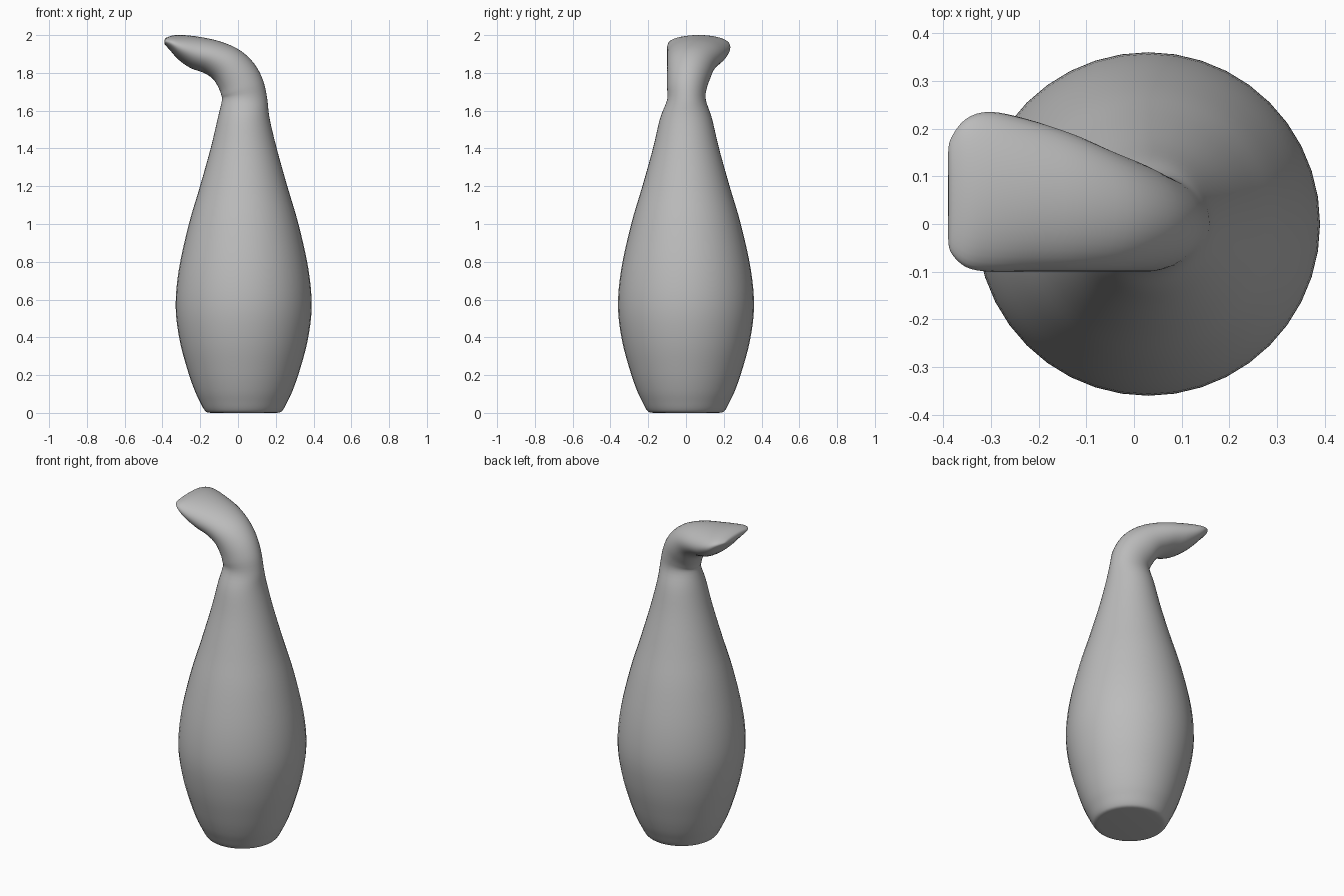
import bpy, bmesh, math

cube = bpy.data.objects.get("Cube")
if cube:
    bpy.data.objects.remove(cube, do_unlink=True)

SIDES, STEPS = 40, 4
AXIS = 0.03

# Round body: height and radius
body = [(0, .17), (.004, .195), (.02, .211), (.06, .232), (.12, .26),
        (.22, .295), (.38, .338), (.56, .36), (.76, .343), (1.0, .29),
        (1.2, .231), (1.4, .175), (1.56, .137)]

# Bent spout: outer x, z, inner x, z, then y range of each section
spout = [(.155, 1.66, -.085, 1.655, -.10, .105),
         (.133, 1.76, -.088, 1.68, -.10, .11),
         (.085, 1.85, -.10, 1.715, -.10, .13),
         (.01, 1.92, -.13, 1.765, -.10, .155),
         (-.09, 1.965, -.18, 1.80, -.10, .19),
         (-.20, 1.99, -.25, 1.825, -.10, .22),
         (-.29, 2.0, -.315, 1.87, -.10, .235),
         (-.345, 1.998, -.36, 1.92, -.09, .22),
         (-.38, 1.986, -.387, 1.95, -.06, .18),
         (-.389, 1.975, -.39, 1.96, -.03, .15)]

sections = [(AXIS + r, z, AXIS - r, z, -r, r) for z, r in body] + spout


def blend(a, b, c, d, t):
    """Smooth curve through b and c."""
    return b + .5 * t * (c - a + t * (2*a - 5*b + 4*c - d + t * (3*(b - c) + d - a)))


def refine(rows):
    out = []
    last = len(rows) - 1
    for i in range(last):
        four = [rows[max(0, min(last, i + k))] for k in (-1, 0, 1, 2)]
        for s in range(STEPS):
            out.append([blend(*v, s / STEPS) for v in zip(*four)])
    return out + [rows[-1]]


def add_ring(bm, row):
    ox, oz, ix, iz, y0, y1 = row
    ring = []
    for k in range(SIDES):
        a = 2 * math.pi * k / SIDES
        c, s = math.cos(a) / 2, math.sin(a) / 2
        ring.append(bm.verts.new(((ox + ix) / 2 + c * (ox - ix),
                                  (y0 + y1) / 2 + s * (y1 - y0),
                                  (oz + iz) / 2 + c * (oz - iz))))
    return ring


# Loft the body and spout as one skin
bm = bmesh.new()
rings = [add_ring(bm, row) for row in refine(sections)]
for low, high in zip(rings, rings[1:]):
    for k in range(SIDES):
        n = (k + 1) % SIDES
        bm.faces.new((low[k], low[n], high[n], high[k]))
bm.faces.new(rings[0][::-1])
bm.faces.new(rings[-1])
bmesh.ops.recalc_face_normals(bm, faces=bm.faces)
mesh = bpy.data.meshes.new("bent_neck_vessel")
bm.to_mesh(mesh)
bm.free()

vessel = bpy.data.objects.new("bent_neck_vessel", mesh)
bpy.context.collection.objects.link(vessel)

# Plain grey
grey = bpy.data.materials.new("plain_grey")
grey.use_nodes = True
colour = (.5, .5, .5, 1)
grey.diffuse_color = colour
grey.node_tree.nodes["Principled BSDF"].inputs["Base Color"].default_value = colour
mesh.materials.append(grey)

bpy.ops.object.select_all(action='DESELECT')
vessel.select_set(True)
bpy.context.view_layer.objects.active = vessel
bpy.ops.object.shade_smooth_by_angle(angle=math.radians(60))
